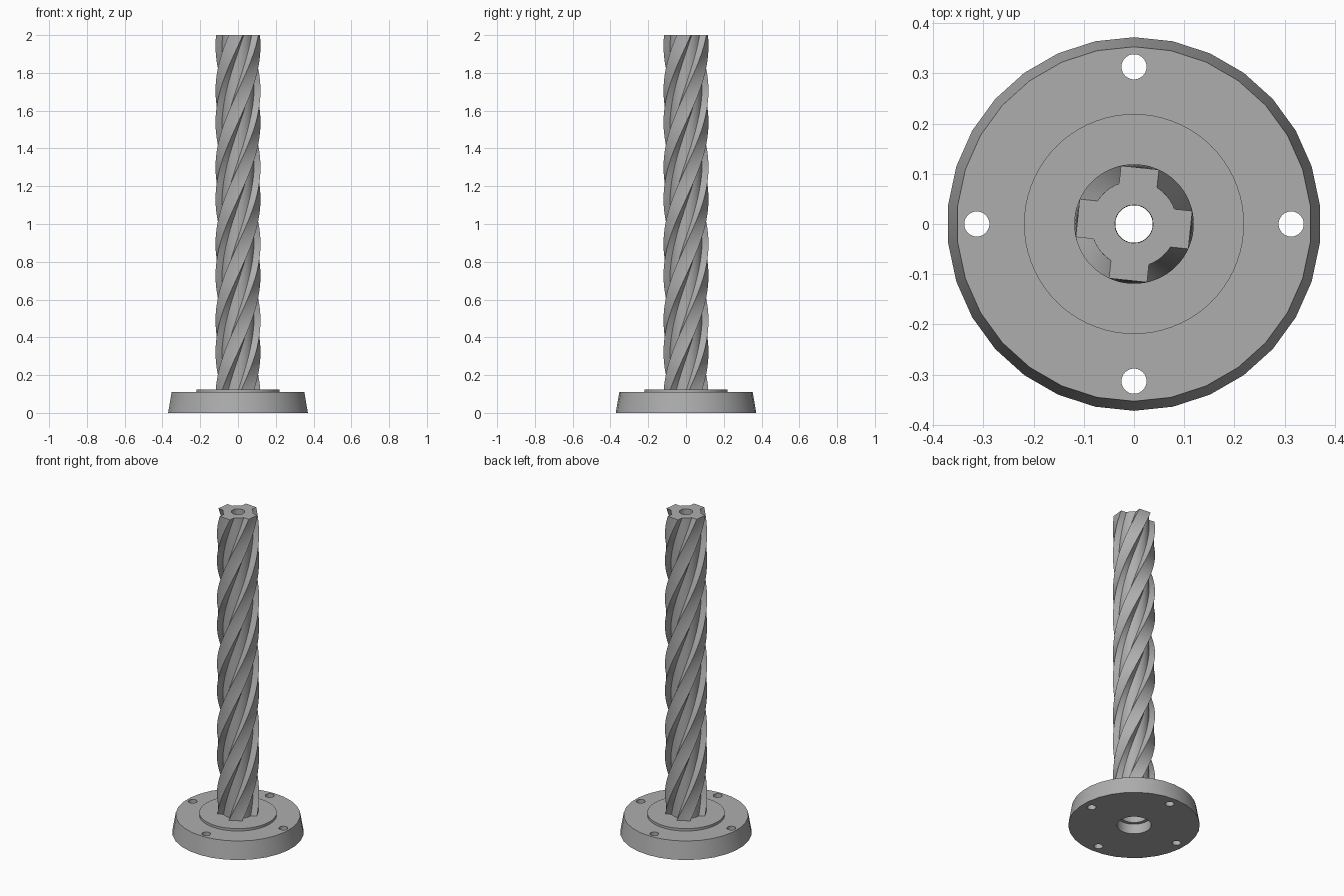
import bpy, bmesh, math
from mathutils import Matrix

cube = bpy.data.objects.get("Cube")
if cube:
    bpy.data.objects.remove(cube, do_unlink=True)

GREY = (0.42, 0.42, 0.42, 1)
metal = bpy.data.materials.new("plain grey")
metal.use_nodes = True
metal.diffuse_color = GREY
metal.node_tree.nodes["Principled BSDF"].inputs["Base Color"].default_value = GREY


def finish(bm, name, smooth=True):
    bmesh.ops.recalc_face_normals(bm, faces=bm.faces)
    mesh = bpy.data.meshes.new(name)
    bm.to_mesh(mesh)
    bm.free()
    mesh.materials.append(metal)
    ob = bpy.data.objects.new(name, mesh)
    bpy.context.collection.objects.link(ob)
    if smooth:
        bpy.ops.object.select_all(action='DESELECT')
        ob.select_set(True)
        bpy.context.view_layer.objects.active = ob
        bpy.ops.object.shade_smooth_by_angle(angle=math.radians(30))
    return ob


def add_cone(bm, r1, r2, z1, z2, sides, x=0, y=0, turn=0):
    place = Matrix.Translation((x, y, (z1 + z2) / 2)) @ Matrix.Rotation(turn, 4, 'Z')
    bmesh.ops.create_cone(bm, cap_ends=True, segments=sides, radius1=r1,
                          radius2=r2, depth=z2 - z1, matrix=place)


def cut(ob, holes):
    """Subtract a list of (radius, z1, z2, x, y) cylinders."""
    for r, z1, z2, x, y in holes:
        bm = bmesh.new()
        add_cone(bm, r, r, z1, z2, 48, x, y)
        cutter = finish(bm, "hole_cutter", False)
        cutter.hide_render = True
        mod = ob.modifiers.new("hole", 'BOOLEAN')
        mod.operation, mod.solver, mod.object = 'DIFFERENCE', 'EXACT', cutter
        bpy.context.view_layer.objects.active = ob
        bpy.ops.object.modifier_apply(modifier=mod.name)
        bpy.data.objects.remove(cutter, do_unlink=True)
    bpy.ops.object.select_all(action='DESELECT')
    ob.select_set(True)
    bpy.context.view_layer.objects.active = ob
    bpy.ops.object.shade_smooth_by_angle(angle=math.radians(30))


# Tapered mounting flange with four screw holes and a stepped recess below
BORE = 0.038
bm = bmesh.new()
add_cone(bm, 0.372, 0.353, 0, 0.11, 30)
flange = finish(bm, "mounting_flange", False)
screws = [(0.025, -0.1, 0.2, 0.313 * math.cos(a), 0.313 * math.sin(a))
          for a in (i * math.pi / 2 for i in range(4))]
cut(flange, screws + [(0.097, -0.1, 0.062, 0, 0), (0.077, 0.03, 0.2, 0, 0)])

# Raised collar around the foot of the shaft
bm = bmesh.new()
add_cone(bm, 0.219, 0.219, 0.11, 0.125, 72)
collar = finish(bm, "raised_collar", False)
cut(collar, [(BORE, 0, 0.3, 0, 0)])

# Twisted four-ridge shaft with a straight bore
HALF, OUTER, ROOT = 0.038, 0.119, 0.086
TWIST = math.radians(222)
BOTTOM, TOP, SLICES = 0.12, 2.0, 94


def section():
    """Cross-section as (radius, angle): flat ridges joined by root arcs."""
    tip, foot = math.asin(HALF / OUTER), math.asin(HALF / ROOT)
    pts = []
    for i in range(4):
        a = i * math.pi / 2
        pts += [(OUTER, a - tip), (OUTER * math.cos(tip), a), (OUTER, a + tip)]
        arc = math.pi / 2 - 2 * foot
        pts += [(ROOT, a + foot + arc * k / 5) for k in range(6)]
    return pts


bm = bmesh.new()
outer_rings, inner_rings = [], []
for s in range(SLICES + 1):
    z = BOTTOM + (TOP - BOTTOM) * s / SLICES
    ring, hole = [], []
    for r, a in section():
        t = a + TWIST * z
        ring.append(bm.verts.new((r * math.cos(t), r * math.sin(t), z)))
        hole.append(bm.verts.new((BORE * math.cos(t), BORE * math.sin(t), z)))
    outer_rings.append(ring)
    inner_rings.append(hole)


def bridge(a, b):
    n = len(a)
    for i in range(n):
        j = (i + 1) % n
        bm.faces.new((a[i], a[j], b[j], b[i]))


for rings in (outer_rings, inner_rings):
    for low, high in zip(rings, rings[1:]):
        bridge(low, high)
bridge(outer_rings[0], inner_rings[0])
bridge(outer_rings[-1], inner_rings[-1])
finish(bm, "twisted_shaft")
